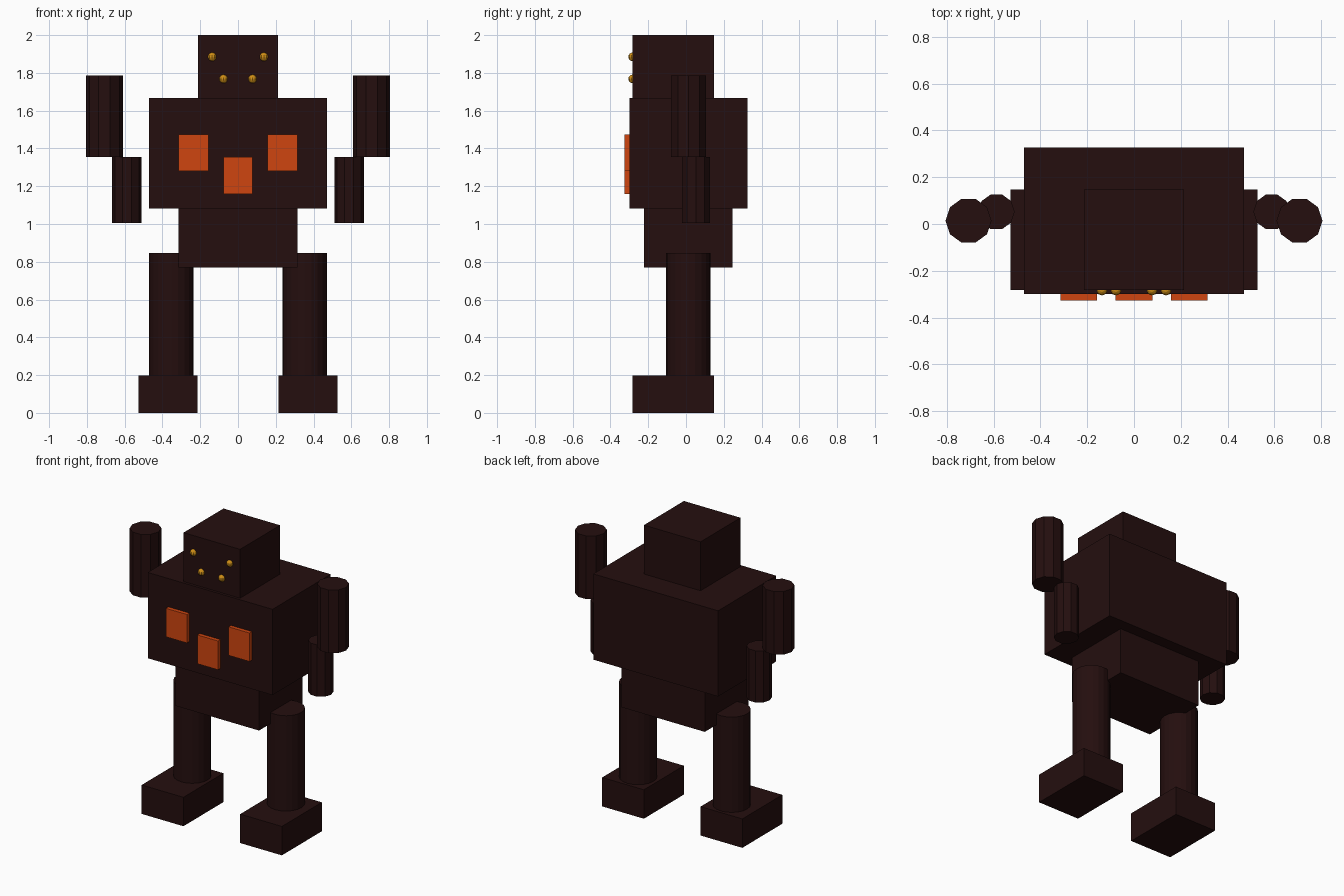
import bpy
import bmesh
from mathutils import Matrix, Vector

cube = bpy.data.objects.get("Cube")
if cube:
    bpy.data.objects.remove(cube, do_unlink=True)


def material(name, rgb):
    mat = bpy.data.materials.new(name)
    mat.use_nodes = True
    color = (*rgb, 1)
    mat.diffuse_color = color
    mat.node_tree.nodes["Principled BSDF"].inputs["Base Color"].default_value = color
    return mat


dark = material("dark brown", (0.018, 0.0045, 0.0045))
orange = material("burnt orange", (0.62, 0.06, 0.005))
gold = material("gold", (0.62, 0.27, 0.008))


def add_object(name, bm, mat):
    mesh = bpy.data.meshes.new(name)
    bm.to_mesh(mesh)
    bm.free()
    mesh.materials.append(mat)
    obj = bpy.data.objects.new(name, mesh)
    bpy.context.scene.collection.objects.link(obj)


def box(name, x, y, z, mat=dark):
    """Box from (min, max) ranges along each axis."""
    low, high = (Vector(c) for c in zip(x, y, z))
    bm = bmesh.new()
    matrix = Matrix.Translation((low + high) / 2) @ Matrix.Diagonal((*(high - low), 1))
    bmesh.ops.create_cube(bm, size=1, matrix=matrix)
    add_object(name, bm, mat)


def pillar(name, x, y, z, radius, sides):
    """Upright faceted cylinder with a corner on the +y side."""
    bm = bmesh.new()
    matrix = Matrix.Translation((x, y, sum(z) / 2)) @ Matrix.Rotation(1.5707963, 4, "Z")
    bmesh.ops.create_cone(bm, cap_ends=True, segments=sides, radius1=radius,
                          radius2=radius, depth=z[1] - z[0], matrix=matrix)
    add_object(name, bm, dark)


def bead(name, x, z):
    bm = bmesh.new()
    bmesh.ops.create_uvsphere(bm, u_segments=10, v_segments=8, radius=0.023,
                              matrix=Matrix.Translation((x, -0.282, z)))
    add_object(name, bm, gold)


# Body
box("head", (-0.213, 0.213), (-0.282, 0.148), (1.667, 2))
box("torso", (-0.47, 0.47), (-0.3, 0.326), (1.083, 1.667))
box("hips", (-0.314, 0.314), (-0.222, 0.246), (0.77, 1.083))
box("center_chest_panel", (-0.078, 0.078), (-0.326, -0.3), (1.16, 1.356), orange)

# Limbs, chest panels and face beads on both sides
for side, s in (("left", 1), ("right", -1)):
    def span(a, b):
        return sorted((s * a, s * b))

    box(side + "_foot", span(0.214, 0.528), (-0.282, 0.148), (0, 0.197))
    pillar(side + "_leg", s * 0.353, 0.012, (0.197, 0.846), 0.117, 20)
    pillar(side + "_upper_arm", s * 0.588, 0.052, (1.004, 1.356), 0.078, 10)
    pillar(side + "_forearm", s * 0.707, 0.014, (1.356, 1.786), 0.098, 10)
    box(side + "_chest_panel", span(0.157, 0.315), (-0.326, -0.3), (1.28, 1.474), orange)
    bead(side + "_eye", s * 0.137, 1.885)
    bead(side + "_mouth_bead", s * 0.077, 1.768)
